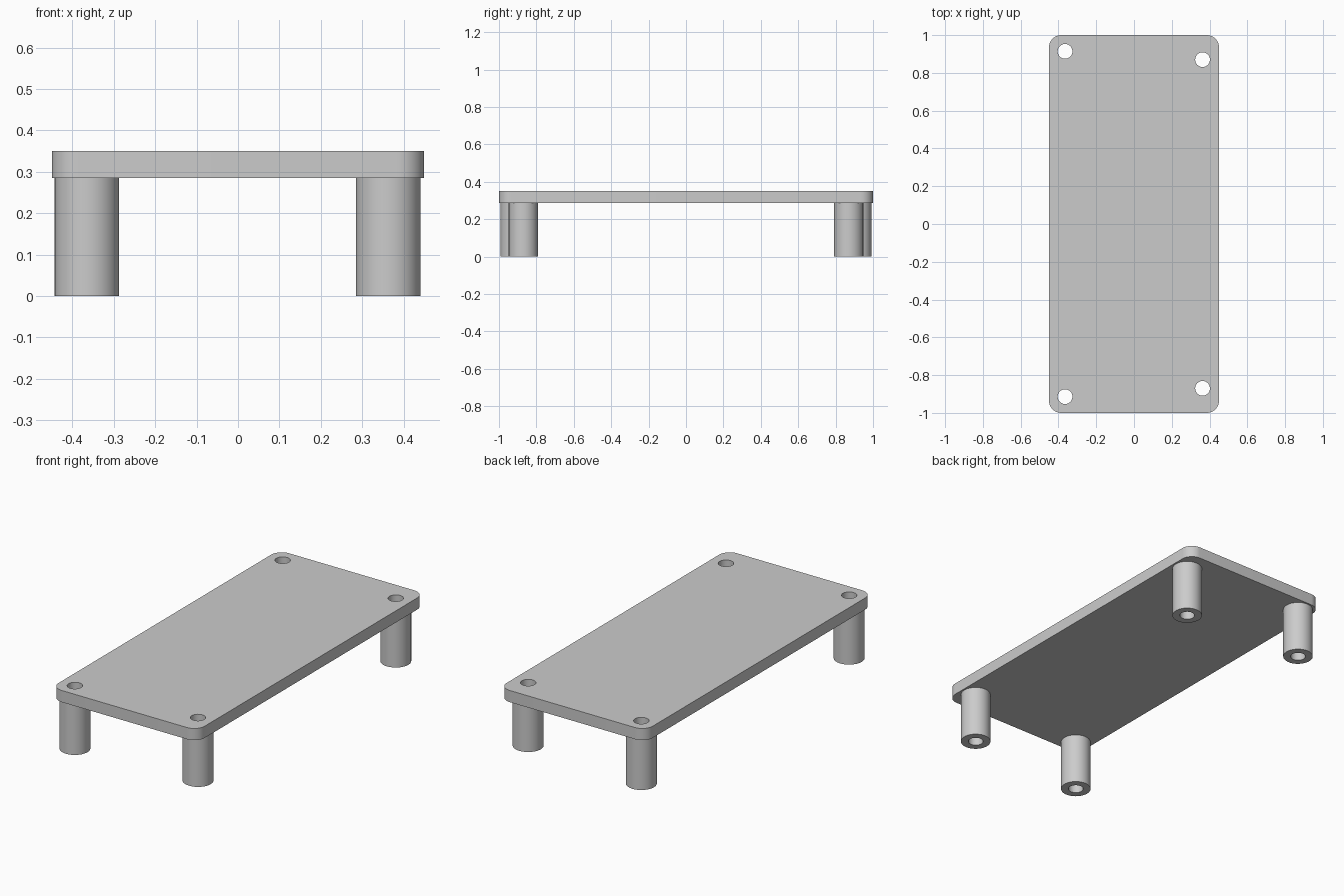
import bpy
import bmesh
from math import cos, sin, pi, radians

if "Cube" in bpy.data.objects:
    bpy.data.objects.remove(bpy.data.objects["Cube"], do_unlink=True)

HALF_X, HALF_Y, CORNER = 0.45, 1.0, 0.065
PLATE_BOTTOM, PLATE_TOP = 0.285, 0.35
LEG_RADIUS, HOLE_RADIUS = 0.078, 0.039
LEGS = {
    "front_right_leg": (-0.365, -0.914),
    "back_right_leg": (-0.365, 0.914),
    "front_left_leg": (0.363, -0.87),
    "back_left_leg": (0.363, 0.87),
}

grey = bpy.data.materials.new("light_grey")
grey.use_nodes = True
COLOUR = (0.6, 0.6, 0.6, 1)
grey.diffuse_color = COLOUR
grey.node_tree.nodes["Principled BSDF"].inputs["Base Color"].default_value = COLOUR


def arc(cx, cy, radius, start, sweep, steps):
    return [(cx + radius * cos(start + sweep * i / steps),
             cy + radius * sin(start + sweep * i / steps)) for i in range(steps + 1)]


def circle(centre, radius, steps=48):
    return arc(*centre, radius, 0, 2 * pi, steps)[:-1]


def extrude_loops(name, loops, bottom, top):
    """Solid from flat outlines; inner loops become holes."""
    curve = bpy.data.curves.new(name + "_outline", "CURVE")
    curve.dimensions = "2D"
    curve.fill_mode = "BOTH"
    curve.extrude = (top - bottom) / 2
    for loop in loops:
        spline = curve.splines.new("POLY")
        spline.points.add(len(loop) - 1)
        for point, (x, y) in zip(spline.points, loop):
            point.co = (x, y, 0, 1)
        spline.use_cyclic_u = True
    helper = bpy.data.objects.new(name + "_outline", curve)
    bpy.context.collection.objects.link(helper)
    depsgraph = bpy.context.evaluated_depsgraph_get()
    mesh = bpy.data.meshes.new_from_object(helper.evaluated_get(depsgraph))
    bpy.data.objects.remove(helper, do_unlink=True)

    # Weld the caps to the walls and lift to height
    bm = bmesh.new()
    bm.from_mesh(mesh)
    bmesh.ops.remove_doubles(bm, verts=bm.verts, dist=0.0001)
    bmesh.ops.translate(bm, verts=bm.verts, vec=(0, 0, (bottom + top) / 2))
    bmesh.ops.recalc_face_normals(bm, faces=bm.faces)
    bm.to_mesh(mesh)
    bm.free()

    mesh.name = name
    mesh.materials.clear()
    mesh.materials.append(grey)
    obj = bpy.data.objects.new(name, mesh)
    bpy.context.collection.objects.link(obj)
    bpy.ops.object.select_all(action="DESELECT")
    obj.select_set(True)
    bpy.context.view_layer.objects.active = obj
    bpy.ops.object.shade_smooth_by_angle(angle=radians(30))
    return obj


# Rounded plate with four through holes
outline = []
for i, (sx, sy) in enumerate([(1, 1), (-1, 1), (-1, -1), (1, -1)]):
    outline += arc(sx * (HALF_X - CORNER), sy * (HALF_Y - CORNER), CORNER,
                   i * pi / 2, pi / 2, 12)
holes = [circle(centre, HOLE_RADIUS) for centre in LEGS.values()]
extrude_loops("top_plate", [outline] + holes, PLATE_BOTTOM, PLATE_TOP)

# Hollow cylindrical legs under the holes
for leg_name, centre in LEGS.items():
    extrude_loops(leg_name, [circle(centre, LEG_RADIUS), circle(centre, HOLE_RADIUS)],
                  0, PLATE_BOTTOM)
